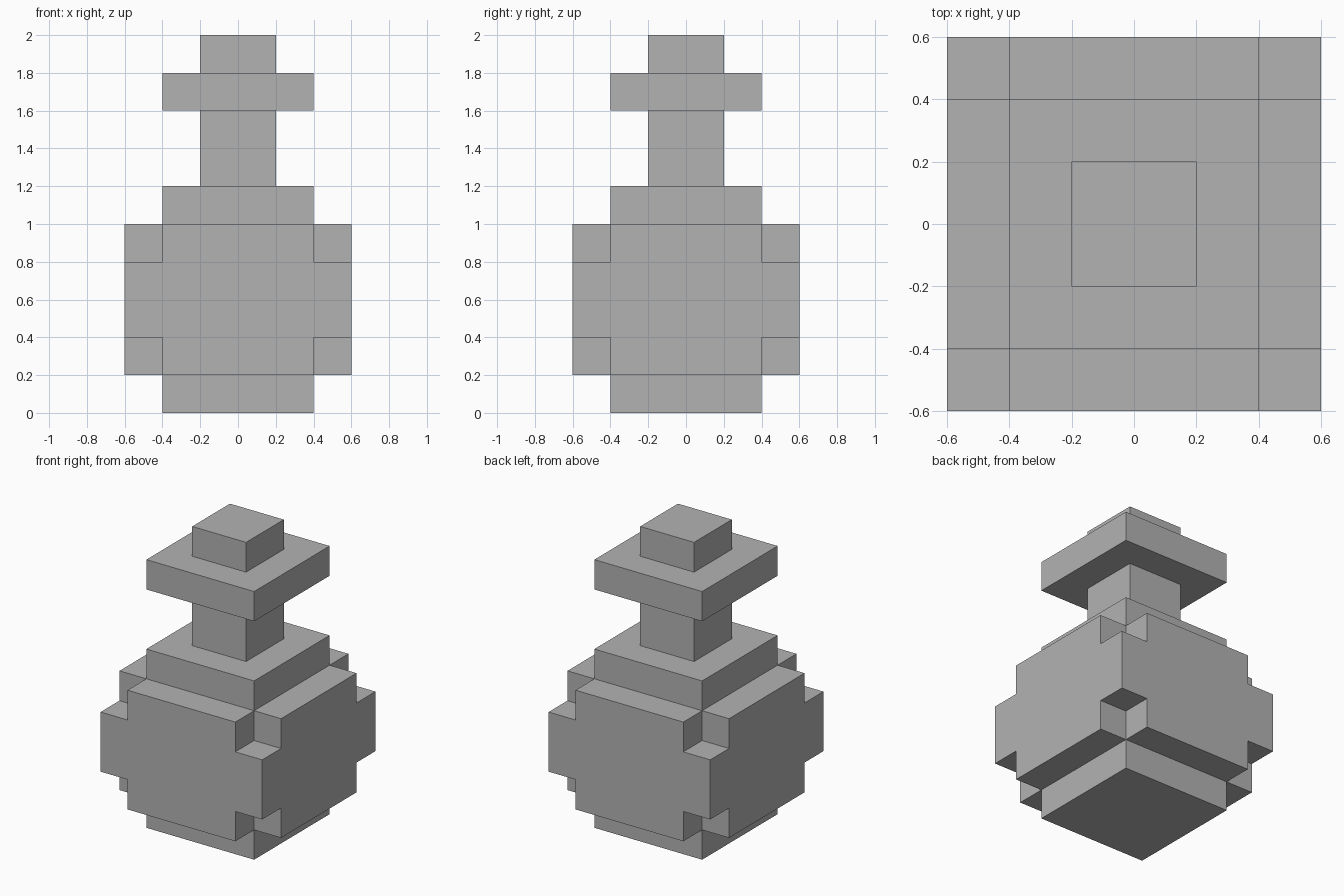
import bpy
import bmesh
from mathutils import Vector

CELL = 0.2

default = bpy.data.objects.get("Cube")
if default:
    bpy.data.objects.remove(default, do_unlink=True)

# Single plain grey
grey = bpy.data.materials.new("plain_grey")
grey.use_nodes = True
colour = (0.45, 0.45, 0.45, 1.0)
grey.diffuse_color = colour
grey.node_tree.nodes["Principled BSDF"].inputs["Base Color"].default_value = colour


def block(width, depth, bottom, top):
    """Cells of a centred block, measured in cells."""
    return {(x, y, z)
            for x in range(-width // 2, width // 2)
            for y in range(-depth // 2, depth // 2)
            for z in range(bottom, top)}


def build(name, cells):
    """Skin the outside of a set of cells and merge coplanar faces."""
    bm = bmesh.new()
    for cell in cells:
        centre = Vector(cell) + Vector((0.5, 0.5, 0.5))
        for axis in range(3):
            for side in (-1, 1):
                normal = Vector((0, 0, 0))
                normal[axis] = side
                if tuple(int(c + n) for c, n in zip(cell, normal)) in cells:
                    continue
                u = Vector((0, 0, 0))
                u[(axis + 1) % 3] = 0.5
                v = normal.cross(u)
                middle = centre + normal * 0.5
                corners = (-u - v, u - v, u + v, v - u)
                bm.faces.new([bm.verts.new((middle + c) * CELL) for c in corners])
    bmesh.ops.remove_doubles(bm, verts=bm.verts, dist=0.001)
    bmesh.ops.dissolve_limit(bm, angle_limit=0.02, verts=bm.verts, edges=bm.edges)
    mesh = bpy.data.meshes.new(name)
    bm.to_mesh(mesh)
    bm.free()
    mesh.materials.append(grey)
    obj = bpy.data.objects.new(name, mesh)
    bpy.context.collection.objects.link(obj)


# Rounded flask body: core, two crossing slabs and a wide waist
build("flask_body", block(4, 4, 0, 6) | block(6, 4, 1, 5)
      | block(4, 6, 1, 5) | block(6, 6, 2, 4))

# Neck, flared rim and stopper
build("flask_neck", block(2, 2, 6, 8))
build("flask_rim", block(4, 4, 8, 9))
build("stopper", block(2, 2, 9, 10))
